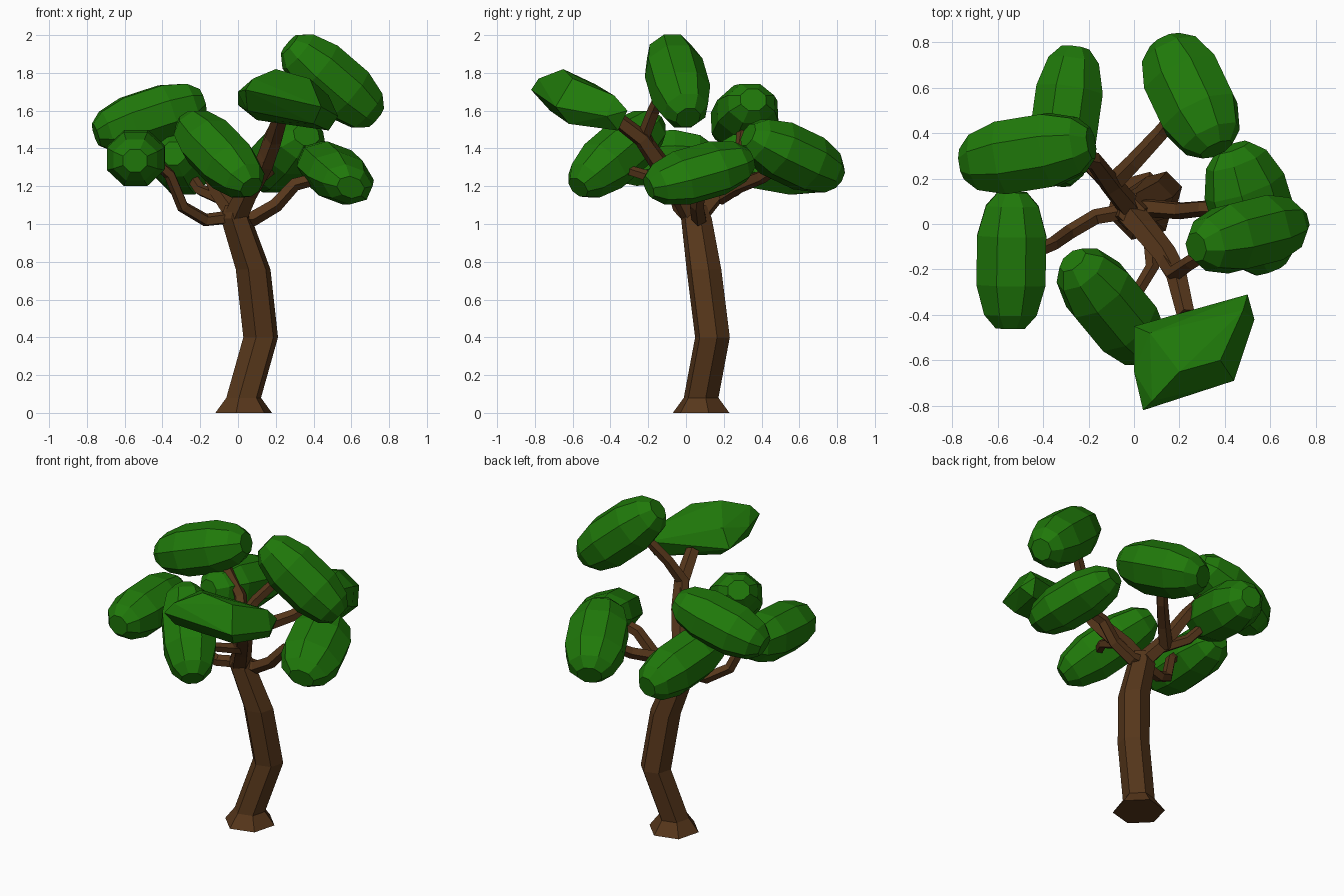
import bpy, bmesh, math
from mathutils import Vector as V

if "Cube" in bpy.data.objects:
    bpy.data.objects.remove(bpy.data.objects["Cube"])

def material(name, col):
    m = bpy.data.materials.new(name)
    m.diffuse_color = (*col, 1)
    m.use_nodes = True
    m.node_tree.nodes["Principled BSDF"].inputs["Base Color"].default_value = m.diffuse_color
    return m

bark = material("bark", (0.095, 0.038, 0.011))
leaf = material("leaf", (0.014, 0.19, 0.003))

def skin(name, rings, mat):
    """Join equal-sized rings of points into a closed, flat-shaded skin."""
    n = len(rings[0])
    verts = [p for r in rings for p in r]
    faces = [list(range(n))[::-1], [len(verts) - n + k for k in range(n)]]
    for i in range(len(rings) - 1):
        for k in range(n):
            a, b = i * n + k, i * n + (k + 1) % n
            faces.append([a, b, b + n, a + n])
    me = bpy.data.meshes.new(name)
    me.from_pydata(verts, [], faces)
    me.materials.append(mat)
    ob = bpy.data.objects.new(name, me)
    bpy.context.collection.objects.link(ob)
    return ob

def branch(name, pts, r0, r1, sides=5):
    """Tapered tube along a path, using a frame carried along it."""
    pts = [V(p) for p in pts]
    rings, u, prev = [], None, None
    for i, p in enumerate(pts):
        t = (pts[min(i + 1, len(pts) - 1)] - pts[max(i - 1, 0)]).normalized()
        if prev is None:
            u = t.orthogonal().normalized()
        else:
            u = prev.rotation_difference(t) @ u
        prev, w = t, t.cross(u)
        r = r0 + (r1 - r0) * i / (len(pts) - 1)
        rings.append([p + r * (math.cos(a) * u + math.sin(a) * w)
                      for a in (math.tau * k / sides for k in range(sides))])
    return skin(name, rings, bark)

def clump(name, centre, axis, half, normal=(0, 0, 1)):
    """Blunt faceted pod: half = (length, width, thickness)."""
    u = V(axis).normalized()
    v = V(normal).cross(u).normalized()
    w = u.cross(v)
    rings = []
    for t, r in ((-1, .42), (-.8, .76), (-.36, 1), (.36, 1), (.8, .76), (1, .42)):
        rings.append([V(centre) + u * t * half[0]
                      + r * 1.03 * (v * half[1] * math.cos(a) + w * half[2] * math.sin(a))
                      for a in (math.tau * (k + .5) / 8 for k in range(8))])
    return skin(name, rings, leaf)

def hull(name, pts, mat):
    """Convex faceted lump around a few points."""
    bm = bmesh.new()
    for p in pts:
        bm.verts.new(p)
    bmesh.ops.convex_hull(bm, input=bm.verts)
    bmesh.ops.recalc_face_normals(bm, faces=bm.faces)
    me = bpy.data.meshes.new(name)
    bm.to_mesh(me)
    bm.free()
    me.materials.append(mat)
    bpy.context.collection.objects.link(bpy.data.objects.new(name, me))

# Trunk: level six-sided rings with a flared foot
trunk = []
for x, y, z, r in ((.03, .08, 0, .155), (.03, .08, .08, .095), (.12, .14, .4, .095),
                   (.08, .095, .76, .095), (-.01, .055, 1.03, .084), (-.01, .05, 1.1, .06)):
    trunk.append([(x + r * math.cos(a), y + r * math.sin(a), z)
                  for a in (math.tau * k / 6 + math.radians(15) for k in range(6))])
skin("trunk", trunk, bark)

# Branches
branch("main_limb", [(-.02, .05, 1.02), (.05, -.03, 1.17), (.14, -.14, 1.32),
                     (.19, -.23, 1.45), (.23, -.4, 1.58)], .066, .042)
branch("top_branch", [(.14, -.16, 1.34), (.18, -.22, 1.47), (.25, -.17, 1.6),
                      (.37, -.1, 1.75)], .044, .03)
branch("front_branch", [(.07, -.05, 1.19), (.08, -.19, 1.25), (.02, -.29, 1.28),
                        (-.06, -.36, 1.36)], .034, .026)
branch("left_branch", [(0, .06, 1.04), (-.17, .03, 1.02), (-.29, -.04, 1.09),
                       (-.36, -.09, 1.26), (-.45, -.13, 1.34)], .038, .03)
branch("back_limb", [(0, .05, 1.03), (-.1, .17, 1.17), (-.18, .28, 1.34),
                     (-.34, .31, 1.54)], .058, .032)
branch("back_left_branch", [(-.08, .14, 1.13), (-.2, .26, 1.18), (-.28, .42, 1.3)], .038, .028)
branch("back_right_branch", [(-.1, .17, 1.14), (.0, .27, 1.2), (.12, .4, 1.25),
                             (.22, .52, 1.33)], .045, .033)
branch("right_branch", [(-.01, .07, 1.03), (.08, .07, 1.03), (.2, .06, 1.1),
                        (.3, .07, 1.21), (.45, .07, 1.25)], .045, .034)

# Leaf clumps
clump("leaf_back_left_low", (-.30, .475, 1.32), (.07, .5, -.09), (.305, .155, .155))
clump("leaf_back_left_high", (-.47, .31, 1.565), (.55, .09, .18), (.30, .17, .15))
clump("leaf_left", (-.54, -.16, 1.35), (.01, .6, .03), (.30, .16, .15))
clump("leaf_front_left", (-.10, -.365, 1.37), (.29, -.35, -.30), (.32, .16, .145))
clump("leaf_top", (.50, -.045, 1.757), (.36, .09, -.31), (.305, .155, .16))
clump("leaf_right", (.515, .07, 1.27), (-.14, .46, .13), (.29, .185, .135), (.35, 0, .93))
clump("leaf_back_right", (.25, .565, 1.36), (-.19, .40, -.19), (.285, .18, .155))

# Broad wedge-shaped clump at the front
hull("leaf_front_high", [
    (0, -.45, 1.63), (0, -.65, 1.70), (.04, -.82, 1.71), (.44, -.69, 1.62),
    (.53, -.42, 1.57), (.50, -.31, 1.60), (.20, -.65, 1.82), (.08, -.78, 1.77),
    (.38, -.60, 1.77), (.48, -.38, 1.68), (.07, -.48, 1.74), (.05, -.72, 1.60),
    (.10, -.50, 1.55), (.48, -.36, 1.495), (.40, -.62, 1.53)], leaf)
